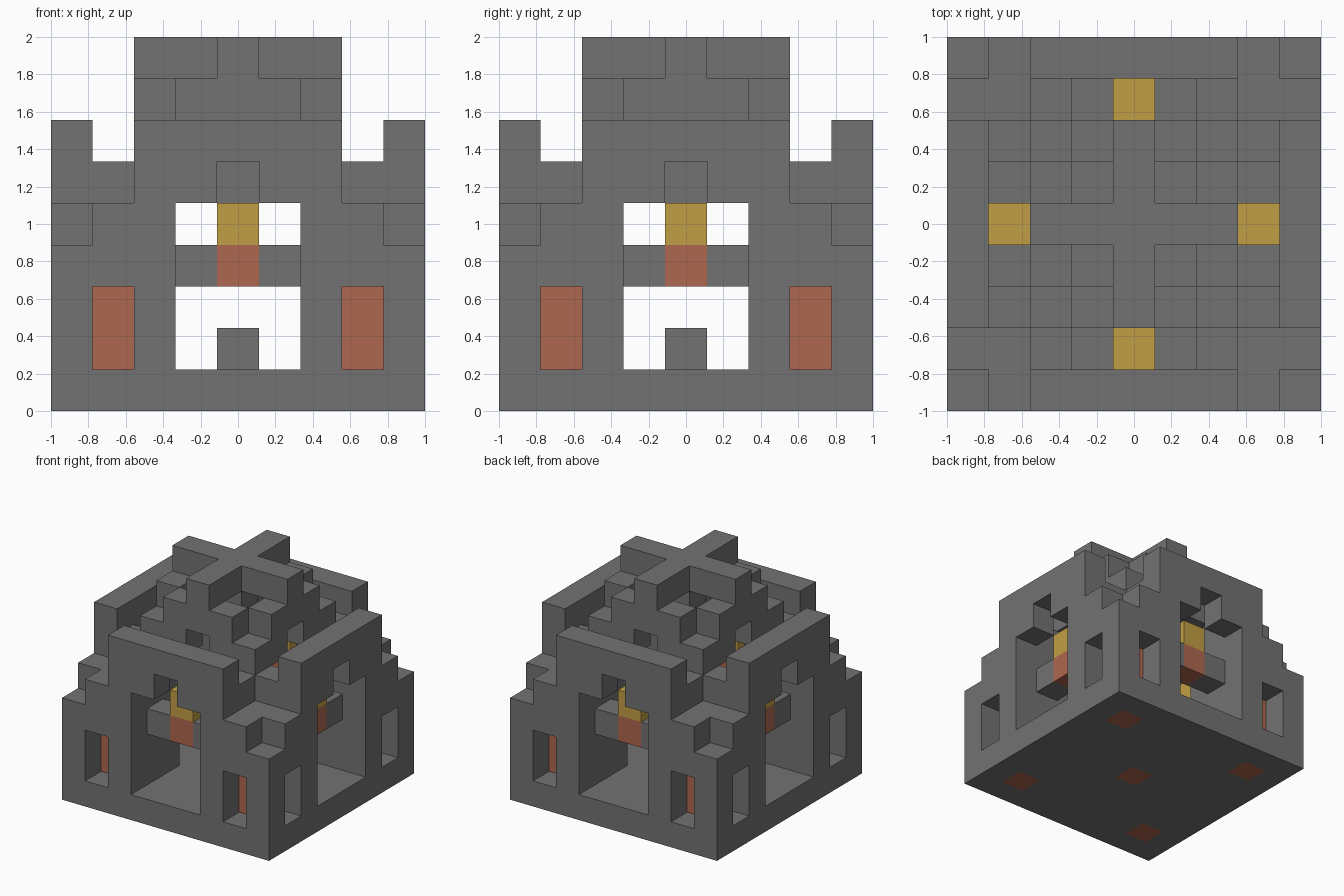
import bpy
import bmesh
from mathutils import Vector

if "Cube" in bpy.data.objects:
    bpy.data.objects.remove(bpy.data.objects["Cube"], do_unlink=True)

U = 2 / 9  # one block


def material(name, rgb):
    m = bpy.data.materials.new(name)
    m.use_nodes = True
    m.diffuse_color = (*rgb, 1)
    m.node_tree.nodes["Principled BSDF"].inputs["Base Color"].default_value = (*rgb, 1)
    return m


stone = material("grey_stone", (0.17, 0.17, 0.17))
clay = material("terracotta", (0.42, 0.135, 0.08))
gold = material("gold", (0.54, 0.345, 0.06))


def column(a, b, low, high):
    """Stack of blocks, repeated around all four sides and mirrored."""
    return {(sx * p, sy * q, k)
            for p, q in ((a, b), (b, a))
            for sx in (-1, 1) for sy in (-1, 1)
            for k in range(low, high + 1)}


def columns(*specs):
    return set().union(*(column(*s) for s in specs))


parts = {
    # solid floor slab with terracotta inlays below the columns
    "floor_slab": (stone, {(x, y, 0) for x in range(-4, 5) for y in range(-4, 5)}
                   - column(3, 3, 0, 0) - {(0, 0, 0)}),
    "floor_inlay": (clay, {(0, 0, 0)}),
    "floor_pedestal": (stone, {(0, 0, 1)}),
    # outer walls: corner posts, window lintels, arch sides and arch crown
    "outer_walls": (stone, columns((4, 4, 1, 3), (4, 3, 3, 4), (4, 2, 1, 6),
                                   (4, 1, 5, 6), (4, 0, 6, 6))),
    # corner rooms: inner partitions and ceilings
    "corner_rooms": (stone, columns((3, 2, 1, 5), (3, 3, 3, 4))),
    "corner_columns": (clay, column(3, 3, 0, 2)),
    # beams across the doorways with a lamp in the middle
    "door_beams": (stone, column(3, 1, 3, 3)),
    "lamp_brackets": (clay, column(3, 0, 3, 3)),
    "lamps": (gold, column(3, 0, 4, 4)),
    # raised central tower
    "tower_walls": (stone, columns((2, 2, 1, 6), (2, 1, 6, 7), (2, 0, 7, 7))),
    "roof_cross": (stone, columns((0, 0, 8, 8), (1, 0, 8, 8), (2, 0, 8, 8))),
    "hanging_pendant": (stone, {(0, 0, k) for k in range(5, 8)}),
}
filled = set().union(*(cells for _, cells in parts.values()))
AXES = [Vector(v) for v in ((1, 0, 0), (0, 1, 0), (0, 0, 1))]


def build(name, mat, cells):
    """Make one part, keeping only faces that touch open air."""
    bm = bmesh.new()
    for cell in sorted(cells):
        centre = Vector(cell) + Vector((0, 0, 0.5))
        for i in range(3):
            for s in (-1, 1):
                n = AXES[i] * s
                if tuple(int(c + d) for c, d in zip(cell, n)) in filled:
                    continue
                u = AXES[(i + 1) % 3] / 2
                v = AXES[(i + 2) % 3] * s / 2
                mid = centre + n / 2
                bm.faces.new([bm.verts.new(p * U) for p in
                              (mid - u - v, mid + u - v, mid + u + v, mid - u + v)])
    bmesh.ops.remove_doubles(bm, verts=bm.verts, dist=U / 100)
    mesh = bpy.data.meshes.new(name)
    bm.to_mesh(mesh)
    bm.free()
    mesh.materials.append(mat)
    bpy.context.collection.objects.link(bpy.data.objects.new(name, mesh))


for part, (mat, cells) in parts.items():
    build(part, mat, cells)
